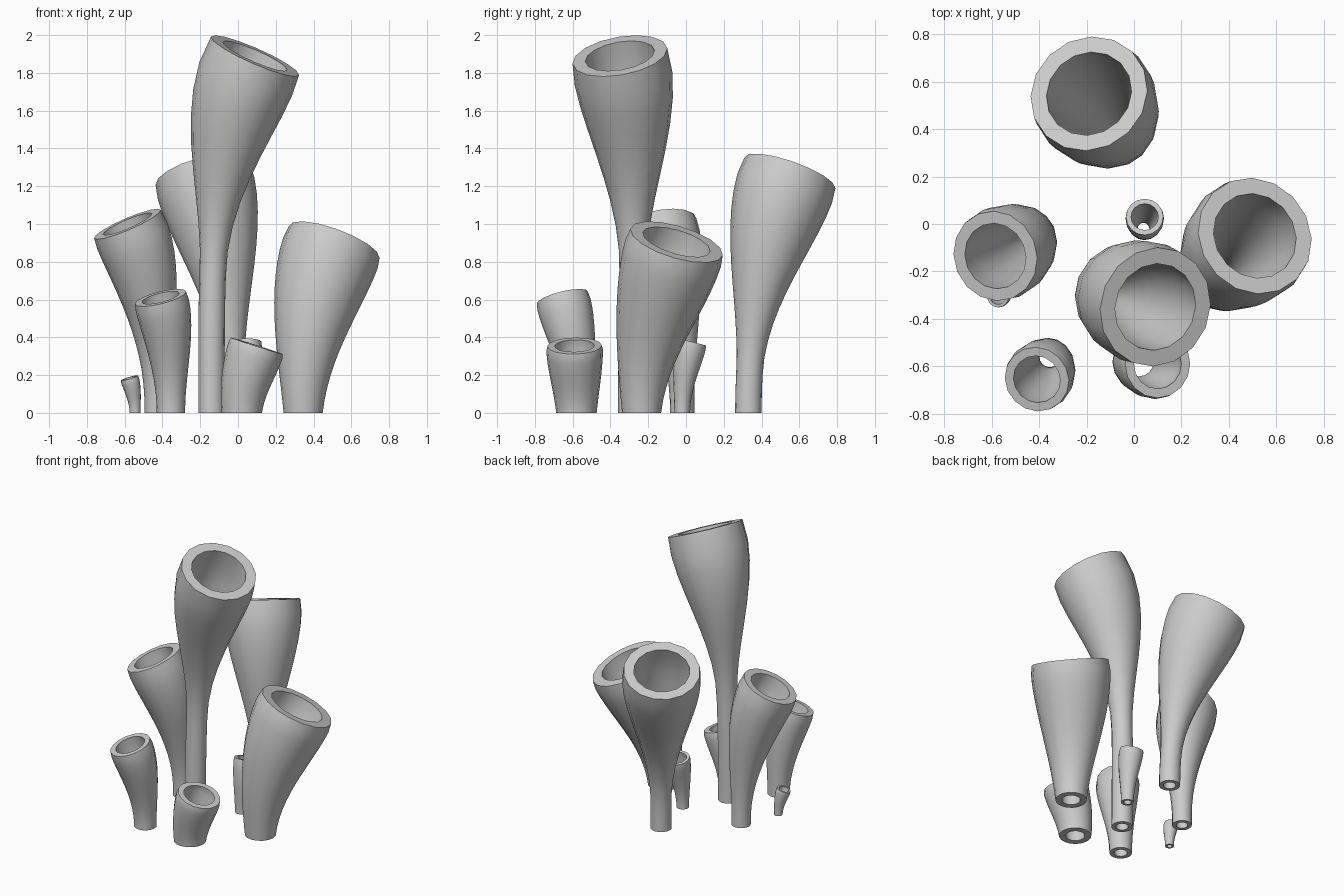
import bpy, bmesh, math
from mathutils import Vector

if "Cube" in bpy.data.objects:
    bpy.data.objects.remove(bpy.data.objects["Cube"])

SIDES, RINGS = 16, 14


def bezier(p, t):
    """Point and tangent on a cubic path."""
    u = 1 - t
    pos = p[0]*u**3 + p[1]*3*u*u*t + p[2]*3*u*t*t + p[3]*t**3
    tan = (p[1]-p[0])*u*u + (p[2]-p[1])*2*u*t + (p[3]-p[2])*t*t
    return pos, tan.normalized()


def tube(name, base, rim, tilt, r_base, r_max, flare):
    """Hollow, open-ended tube: rises straight, then flares and leans towards its rim."""
    p0, p3 = Vector((*base, 0)), Vector(rim)
    h = p3.z
    path = [p0, p0 + Vector((0, 0, 0.37*h)), p3 - Vector((*tilt, 1))*0.3*h, p3]

    def radius(t):
        u = min(max((t - flare) / (0.97 - flare), 0), 1)
        r = r_base + (r_max - r_base)*u*u*(3 - 2*u)
        return r * (1 - 0.04*max(0, (t - 0.92)/0.08))

    bm = bmesh.new()

    def ring(t, scale):
        pos, tan = bezier(path, t)
        q = Vector((0, 0, 1)).rotation_difference(tan)
        r = radius(t)*scale
        return [bm.verts.new(pos + q @ Vector((r*math.cos(a), r*math.sin(a), 0)))
                for a in (2*math.pi*i/SIDES for i in range(SIDES))]

    # outer wall going up, inner wall coming back down, closed at the foot
    ts = [i/RINGS for i in range(RINGS + 1)]
    rings = [ring(t, 1) for t in ts]
    rings += [ring(t, 0.59 + 0.14*t) for t in reversed(ts)]
    for a, b in zip(rings, rings[1:] + rings[:1]):
        for i in range(SIDES):
            j = (i + 1) % SIDES
            bm.faces.new((a[i], a[j], b[j], b[i]))
    bmesh.ops.recalc_face_normals(bm, faces=bm.faces)
    me = bpy.data.meshes.new(name)
    bm.to_mesh(me)
    bm.free()
    ob = bpy.data.objects.new(name, me)
    bpy.context.collection.objects.link(ob)
    bpy.ops.object.select_all(action='DESELECT')
    ob.select_set(True)
    bpy.context.view_layer.objects.active = ob
    bpy.ops.object.shade_smooth_by_angle(angle=math.radians(50))


# the cluster: name, foot xy, rim centre, rim tilt, foot radius, widest radius, flare start
tube("tallest_tube", (-0.14, -0.29), (0.09, -0.35, 1.89), (0.44, -0.18), 0.07, 0.265, 0.38)
tube("back_tube", (-0.03, 0.33), (-0.19, 0.55, 1.27), (-0.27, 0.35), 0.07, 0.265, 0.15)
tube("right_tube", (0.345, -0.235), (0.51, -0.05, 0.905), (0.37, 0.30), 0.095, 0.265, -0.15)
tube("left_tube", (-0.43, -0.02), (-0.585, -0.135, 1.0), (-0.43, -0.18), 0.065, 0.2, 0.05)
tube("front_left_tube", (-0.355, -0.56), (-0.41, -0.655, 0.61), (-0.25, -0.25), 0.075, 0.145, 0.0)
tube("front_short_tube", (0.02, -0.58), (0.10, -0.59, 0.355), (0.32, -0.02), 0.1, 0.15, -0.3)
tube("middle_small_tube", (0.04, -0.02), (0.045, 0.03, 0.375), (-0.02, 0.25), 0.042, 0.082, 0.0)
tube("tiny_tube", (-0.545, -0.285), (-0.575, -0.305, 0.185), (-0.3, -0.12), 0.029, 0.049, 0.0)
